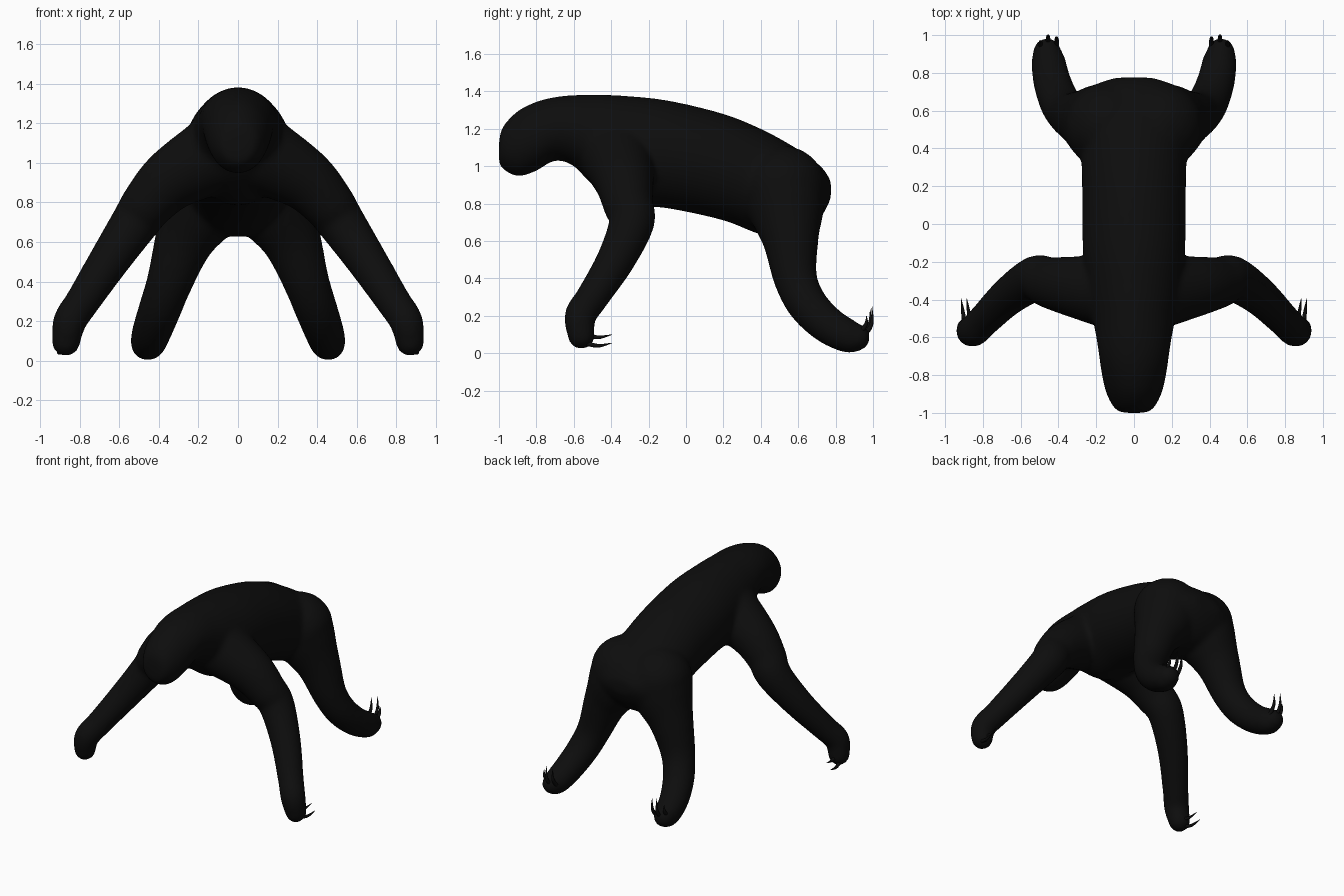
import bpy, bmesh, math
from mathutils import Vector

if "Cube" in bpy.data.objects:
    bpy.data.objects.remove(bpy.data.objects["Cube"])

fur = bpy.data.materials.new("black fur")
fur.use_nodes = True
fur.diffuse_color = (0.004, 0.004, 0.004, 1)
fur.node_tree.nodes["Principled BSDF"].inputs["Base Color"].default_value = (0.004, 0.004, 0.004, 1)

SIDES = 24


def spline(points, steps=5):
    """Catmull-Rom through control points of any dimension."""
    pts = [Vector(p) for p in points]
    out = []
    for i in range(len(pts) - 1):
        a, b = pts[max(i - 1, 0)], pts[i]
        c, d = pts[i + 1], pts[min(i + 2, len(pts) - 1)]
        for k in range(steps):
            t = k / steps
            out.append(0.5 * (2 * b + (c - a) * t + (2 * a - 5 * b + 4 * c - d) * t ** 2
                              + (3 * b - a - 3 * c + d) * t ** 3))
    return out + [pts[-1]]


def loft(bm, rings):
    """Closed skin over a row of equal rings."""
    rows = [[bm.verts.new(p) for p in ring] for ring in rings]
    for a, b in zip(rows, rows[1:]):
        for i in range(len(a)):
            j = (i + 1) % len(a)
            bm.faces.new((a[i], a[j], b[j], b[i]))
    bm.faces.new(rows[0][::-1])
    bm.faces.new(rows[-1])


def tube(bm, path, sides=SIDES):
    """Round limb along (x, y, z, radius) points."""
    pts = spline(path)
    rings = []
    normal = None
    for i, p in enumerate(pts):
        way = (pts[min(i + 1, len(pts) - 1)] - pts[max(i - 1, 0)]).to_3d().normalized()
        normal = normal or way.orthogonal()
        normal = (normal - way * normal.dot(way)).normalized()
        side = way.cross(normal)
        rings.append([p.to_3d() + p[3] * (normal * math.cos(a) + side * math.sin(a))
                      for a in (math.tau * k / sides for k in range(sides))])
    loft(bm, rings)


def ball(bm, p):
    made = bmesh.ops.create_icosphere(bm, subdivisions=3, radius=p[3])
    bmesh.ops.translate(bm, verts=made["verts"], vec=p[:3])


def finish(bm, name):
    bmesh.ops.recalc_face_normals(bm, faces=bm.faces[:])
    mesh = bpy.data.meshes.new(name)
    bm.to_mesh(mesh)
    bm.free()
    mesh.materials.append(fur)
    mesh.polygons.foreach_set("use_smooth", [True] * len(mesh.polygons))
    ob = bpy.data.objects.new(name, mesh)
    bpy.context.collection.objects.link(ob)
    return ob


# Head and trunk sections: y, top, bottom, half width
trunk = [(-1.0, 1.13, 1.02, .05), (-.98, 1.21, .985, .1), (-.9, 1.295, .945, .145),
         (-.8, 1.345, .975, .17), (-.7, 1.37, 1.03, .185), (-.6, 1.38, 1.0, .2),
         (-.5, 1.382, .9, .22), (-.35, 1.378, .8, .25), (-.1, 1.352, .775, .272),
         (.2, 1.28, .71, .275), (.4, 1.2, .635, .28), (.55, 1.12, .63, .28),
         (.65, 1.055, .66, .27), (.73, .99, .74, .22), (.775, .92, .83, .1)]

# Limb centre lines: x, y, z, radius
arm = [(.12, -.36, 1.04, .2), (.33, -.33, .92, .16), (.45, -.31, .8, .135),
       (.52, -.29, .7, .122), (.655, -.375, .5, .103), (.785, -.5, .3, .088),
       (.85, -.565, .2, .085), (.87, -.56, .095, .073)]
leg = [(.14, .52, .88, .23), (.2, .54, .75, .2), (.275, .56, .6, .15),
       (.345, .585, .4, .117), (.395, .65, .26, .108), (.435, .76, .15, .1),
       (.455, .87, .09, .09), (.46, .91, .085, .075)]

# One continuous furry body
body = bmesh.new()
rings = []
for y, top, low, half in spline(trunk):
    ring = []
    for k in range(SIDES * 2):
        a = math.tau * k / (SIDES * 2)
        ring.append((half * math.cos(a), y, (top + low) / 2 + (top - low) / 2 * math.sin(a)))
    rings.append(ring)
loft(body, rings)
for s in (1, -1):
    for limb in (arm, leg):
        path = [(s * x, y, z, r) for x, y, z, r in limb]
        tube(body, path)
        ball(body, path[0])
        ball(body, path[-1])
skin = finish(body, "body")
remesh = skin.modifiers.new("blend", "REMESH")
remesh.mode = "VOXEL"
remesh.voxel_size = 0.016
remesh.use_smooth_shade = True
soften = skin.modifiers.new("soften", "SMOOTH")
soften.factor = 0.5
soften.iterations = 10

# Curved claws on hands and feet
for s, label in ((1, "left"), (-1, "right")):
    bm = bmesh.new()
    for x, z in ((.875, .1), (.905, .055)):
        tube(bm, [(s * (x - .01), -.54, z, .013), (s * x, -.47, z - .015, .01),
                  (s * (x + .01), -.395, z, .001)], 8)
    finish(bm, label + "_hand_claws")
    bm = bmesh.new()
    for x, y, z in ((.41, .985, .235), (.455, .995, .25), (.495, .965, .2)):
        tube(bm, [(s * x, y - .06, .08, .014), (s * x, y - .005, .15, .011),
                  (s * x, y, z, .001)], 8)
    finish(bm, label + "_foot_claws")
